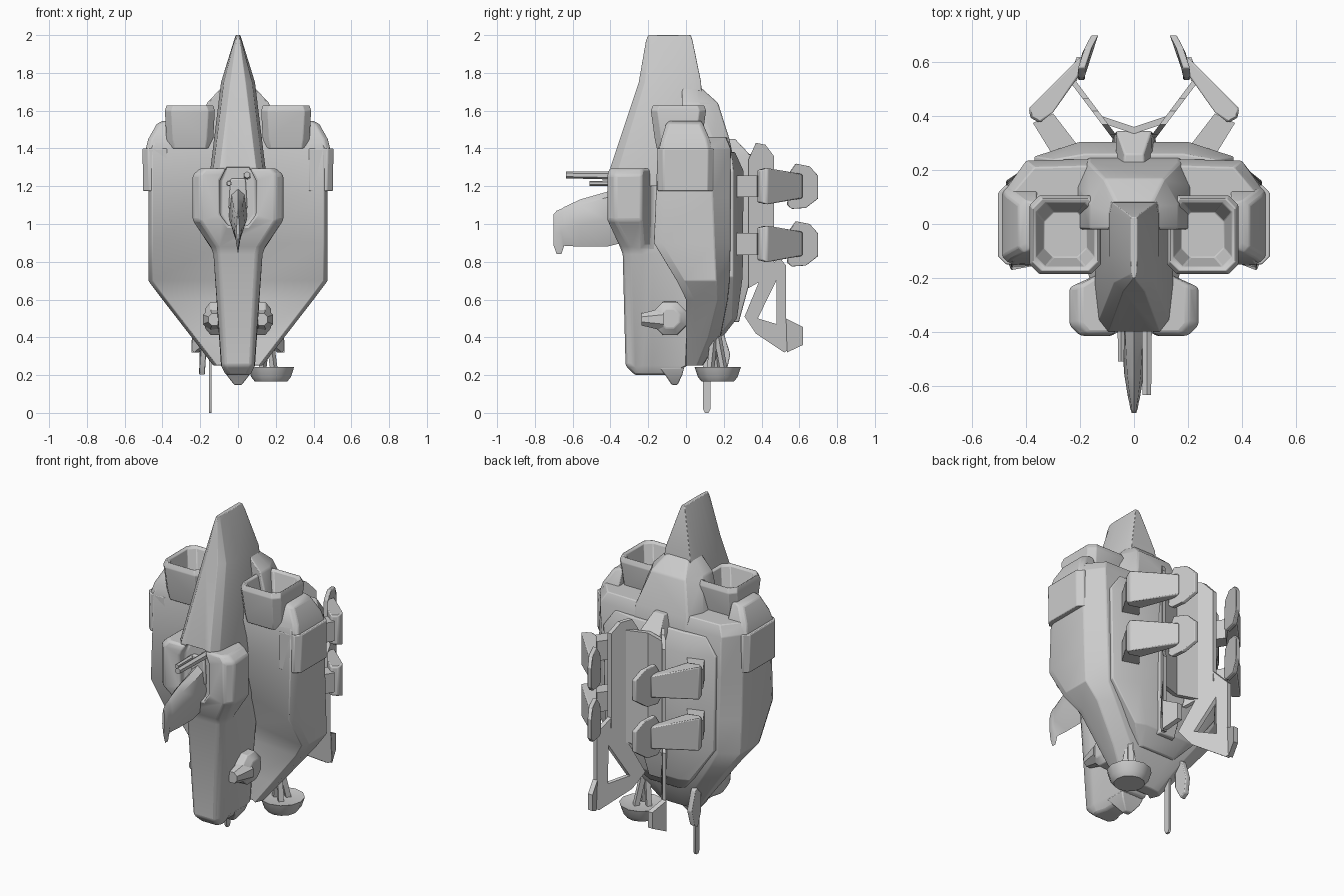
import bpy, bmesh, math
from mathutils import Vector

if "Cube" in bpy.data.objects:
    bpy.data.objects.remove(bpy.data.objects["Cube"])


def finish(bm, name, mirror=False, bevel=0.0, cutter=None):
    bmesh.ops.recalc_face_normals(bm, faces=bm.faces)
    me = bpy.data.meshes.new(name)
    bm.to_mesh(me)
    bm.free()
    ob = bpy.data.objects.new(name, me)
    bpy.context.collection.objects.link(ob)
    if cutter:
        b = ob.modifiers.new("cut", "BOOLEAN")
        b.operation, b.object = "DIFFERENCE", cutter
    if mirror:
        ob.modifiers.new("mirror", "MIRROR")
    if bevel:
        b = ob.modifiers.new("bevel", "BEVEL")
        b.width, b.segments, b.limit_method = bevel, 2, "ANGLE"
        b.angle_limit = math.radians(28)
    bpy.ops.object.select_all(action="DESELECT")
    ob.select_set(True)
    bpy.context.view_layer.objects.active = ob
    bpy.ops.object.shade_smooth_by_angle(angle=math.radians(32))
    return ob


def add_loft(bm, rings):
    vs = [[bm.verts.new(p) for p in r] for r in rings]
    n = len(vs[0])
    for a, b in zip(vs, vs[1:]):
        for i in range(n):
            j = (i + 1) % n
            bm.faces.new((a[i], a[j], b[j], b[i]))
    bm.faces.new(vs[0])
    bm.faces.new(vs[-1])


def loft(name, *lofts, **kw):
    bm = bmesh.new()
    for rings in lofts:
        add_loft(bm, rings)
    return finish(bm, name, **kw)


def sym(z, half):
    """Closed ring at height z from its right half."""
    return [(x, y, z) for x, y in half] + [(-x, y, z) for x, y in reversed(half)]


def prism(pts, off):
    return [pts, [tuple(Vector(p) + Vector(off)) for p in pts]]


def sheet(profile, fx, t=0.024):
    """Thin bent plate: y-z outline, x follows fx(y)."""
    return [[(fx(y) + s * t / 2, y, z) for y, z in profile] for s in (-1, 1)]


def bar(p, q, r, n=4, r2=None):
    p, q = Vector(p), Vector(q)
    rot = (q - p).to_track_quat("Z", "Y")
    circ = [Vector((math.cos(a), math.sin(a), 0)) for a in
            [2 * math.pi * (i + 0.5) / n for i in range(n)]]
    return [[c + rot @ (k * s) for k in circ] for c, s in ((p, r), (q, r2 or r))]


# Chest recess cutter
octo = [(-.095, 1.05), (-.05, .99), (.05, .99), (.095, 1.05),
        (.095, 1.23), (.06, 1.3), (-.06, 1.3), (-.095, 1.23)]
cut = loft("recess_cutter", prism([(x, -.6, z) for x, z in octo], (0, .235, 0)))
cut.hide_render = True
cut.display_type = "WIRE"

# Central fuselage: z, front half-width, front y, half-width, flank y, back half-width, back y
body = [(.2, .05, -.27, .065, -.24, .05, -.1), (.25, .07, -.32, .09, -.28, .08, .01),
        (.84, .1, -.335, .13, -.29, .12, .02), (.88, .11, -.35, .145, -.3, .12, .02),
        (1.02, .2, -.415, .24, -.375, .12, .02), (1.26, .2, -.415, .24, -.375, .12, .02),
        (1.295, .17, -.405, .2, -.37, .12, .02)]
loft("fuselage", [sym(z, [(a, y), (w, f), (w, min(-.23, f + .14)), (b, min(-.18, f + .2)), (b, k)])
                  for z, a, y, w, f, b, k in body], bevel=.012, cutter=cut)
# Upright nose with a rounded front
nose = [(1.2, .1, -.38, .145, -.22, .1), (1.3, .095, -.4, .145, -.22, .1),
        (1.75, .04, -.25, .09, -.12, .08), (1.97, .01, -.212, .022, -.12, .035),
        (2.0, .005, -.2, .012, -.12, .025)]
loft("nose", [sym(z, [(a, y), (.3 * a + .7 * w, y * .75 + m * .25), (w, m), (w, k * .5), (w * .9, k)])
              for z, a, y, w, m, k in nose], bevel=.008, cutter=cut)
# Hood behind the nose
hood = [(1.73, .08, .04, .06, .07), (1.64, .165, .07, .11, .17), (1.45, .21, .14, .17, .23),
        (1.38, .22, .17, .17, .245), (1.1, .2, .18, .16, .25)]
loft("rear_hood", [sym(z, [(w, -.02), (w, m), (b, k)]) for z, w, m, b, k in hood], bevel=.008)
# Chin foot under the body
loft("chin_foot", [sym(.24, [(.075, -.14), (.075, -.01)]), sym(.2, [(.06, -.11), (.06, -.02)]),
                   sym(.148, [(.02, -.075), (.02, -.045)])], bevel=.006)

# Wide shell: z, inner front y, side x, front y, side back y, back corner x, back y
shell = [(.25, .02, .13, 0, .06, .1, .085), (.4, .03, .245, 0, .12, .17, .18),
         (.6, .04, .4, 0, .17, .31, .22), (.7, .03, .475, -.05, .16, .37, .23),
         (.9, -.03, .475, -.172, .15, .38, .235), (1.15, -.1, .475, -.16, .14, .39, .235),
         (1.4, -.14, .475, -.15, .13, .4, .235), (1.46, -.13, .455, -.12, .11, .37, .21)]
loft("main_shell", [sym(z, [(.08, i), (s - .02, f), (s, f + .045), (s, b), (c, y), (c * .5, y + .005)])
                    for z, i, s, f, b, c, y in shell], bevel=.005)
# Raised back plate
back = [(.41, .12, .1, .2), (.5, .2, .14, .27), (.72, .36, .2, .3), (1.28, .37, .2, .305), (1.38, .3, .18, .26)]
loft("back_plate", [sym(z, [(w, .15), (w, min(.25, y - .02)), (b, y)]) for z, w, b, y in back], bevel=.005)

# Shoulder blocks
def box_ring(z, x0, x1, y0, y1, c=.02):
    return [(x0, y0, z), (x1 - c, y0, z), (x1, y0 + c, z), (x1, y1 - c, z), (x1 - c, y1, z), (x0, y1, z)]

loft("shoulder_block", [box_ring(1.175, .375, .503, -.15, .145, .03),
                        box_ring(1.4, .375, .505, -.15, .145, .03)], mirror=True, bevel=.005)
loft("shoulder_cap", [box_ring(1.39, .36, .49, -.145, .14), box_ring(1.45, .36, .475, -.13, .125),
                      box_ring(1.53, .36, .43, -.105, .09), box_ring(1.545, .36, .4, -.09, .08)],
     mirror=True, bevel=.006)

# Hollow air intakes
def intake_ring(z, hx, hy):
    c = .035
    pts = [(-hx + c, -hy), (hx - c, -hy), (hx, -hy + c), (hx, hy - c),
           (hx - c, hy), (-hx + c, hy), (-hx, hy - c), (-hx, -hy + c)]
    return [(.255 + x, -.04 + y, z) for x, y in pts]

loft("intake", [intake_ring(1.4, .118, .115), intake_ring(1.45, .124, .125), intake_ring(1.6, .132, .146),
                intake_ring(1.63, .122, .134), intake_ring(1.62, .108, .118), intake_ring(1.49, .08, .085)],
     mirror=True, bevel=.004)

# Rear spine and the plate tying the two rear plates together
loft("rear_spine", [sym(.48, [(.1, .1), (.05, .28)]), sym(.7, [(.12, .2), (.07, .34)]),
                    sym(1.36, [(.07, .2), (.065, .345)]), sym(1.45, [(.04, .2), (.035, .26)])], bevel=.006)
tie = [(0, .335), (.12, .375), (.12, .4), (0, .36)]
loft("rear_tie_plate", prism([(x, y, .7) for x, y in tie], (0, 0, .67)), mirror=True)

# Angled rear plates with open-frame lower fins
arm_x = lambda y: .1 + (min(y, .535) - .36) * .75 - max(0, y - .535) * .4
loft("rear_plate", sheet([(.33, 1.34), (.37, 1.43), (.42, 1.42), (.465, 1.36), (.465, .76),
                          (.4, .7), (.33, .66)], arm_x), mirror=True)
loft("fin_frame",
     sheet([(.465, .86), (.53, .78), (.53, .46), (.48, .46), (.478, .7)], arm_x),
     sheet([(.43, .8), (.478, .8), (.478, .7), (.38, .5), (.31, .51)], arm_x),
     sheet([(.31, .51), (.38, .5), (.48, .47), (.53, .5), (.535, .33), (.52, .32), (.37, .42)], arm_x),
     sheet([(.53, .5), (.62, .455), (.62, .36), (.535, .32)], arm_x, .03), mirror=True)

# Paired side pods: strut, pod and foot at two heights
pod = [(.35, .375, .085), (.385, .395, .085), (.39, .43, .1), (.2, .62, .065), (.19, .57, .065), (.3, .415, .1)]
foot = [(.535, -.1), (.545, .07), (.58, .12), (.655, .105), (.7, .055), (.7, -.065), (.635, -.115), (.56, -.12)]
for tag, z in (("upper", 1.2), ("lower", .895)):
    strut = [(.2, .28), (.28, .22), (.375, .375), (.3, .41)]
    loft(tag + "_pod_strut", prism([(x, y, z - .058) for x, y in strut], (0, 0, .116)), mirror=True)
    loft(tag + "_pod", [[(x, y, z + s * h) for x, y, h in pod] for s in (-1, 1)], mirror=True, bevel=.008)
    loft(tag + "_pod_foot", sheet([(y, z + h) for y, h in foot],
                                  lambda y: .195 - max(0, y - .61) * .55, .026), mirror=True, bevel=.004)

# Side bulbs with short snouts
def bulb_ring(x, r):
    return [(x, -.085 + r * math.cos(a), .5 + r * math.sin(a))
            for a in [math.pi * (i + .5) / 4 for i in range(8)]]

loft("side_bulb", [bulb_ring(.06, .097), bulb_ring(.145, .095), bulb_ring(.175, .055)], mirror=True, bevel=.005)
loft("bulb_snout", bar((.125, -.12, .495), (.125, -.235, .495), .065, 8, .035), mirror=True)

# Front blade
blade = [(-.34, .05, .9, 1.2), (-.42, .046, .88, 1.17), (-.56, .036, .88, 1.13), (-.645, .022, .885, 1.09),
         (-.66, .018, .84, 1.08), (-.685, .014, .84, 1.07), (-.702, .008, .89, 1.05)]
loft("front_blade", [[(0, y, a), (w, y, .45 * a + .55 * b - .02), (w * .7, y, b - .03), (0, y, b),
                      (-w * .7, y, b - .03), (-w, y, .45 * a + .55 * b - .02)] for y, w, a, b in blade])
# Twin guns
loft("long_gun", bar((.048, -.3, 1.255), (.048, -.635, 1.26), .022, 6, .018))
loft("short_gun", bar((-.048, -.3, 1.215), (-.048, -.51, 1.215), .016, 6, .013))
loft("gun_mount", prism([(-.05, -.38, 1.08), (.05, -.38, 1.08), (.04, -.38, 1.24), (-.04, -.38, 1.24)],
                        (0, .1, 0)), bevel=.008)

# Dish on struts under the right side
def dish_ring(z, r):
    return [(.175 + r * math.cos(a), .168 + r * math.sin(a), z)
            for a in [2 * math.pi * i / 12 for i in range(12)]]

loft("dish", [dish_ring(.165, .085), dish_ring(.19, .105), dish_ring(.242, .122), dish_ring(.235, .09)])
loft("dish_struts", bar((.19, .2, .23), (.165, .165, .42), .02), bar((.19, .13, .23), (.165, .15, .42), .02),
     bar((.13, .165, .23), (.15, .15, .4), .02))

# Hanging antenna blade and leaf fin on the left
loft("antenna_blade", prism([(-.153, .09, .36), (-.153, .13, .36), (-.153, .13, .02),
                             (-.153, .12, .0), (-.153, .1, .0), (-.153, .09, .02)], (.014, 0, 0)))
loft("leaf_fin", [[(x, .14, .46), (x, .2, .42), (x, .235, .31), (x - .006, .215, .22),
                   (x - .006, .18, .2), (x, .14, .28)] for x in (-.2, -.17)], bevel=.005)
